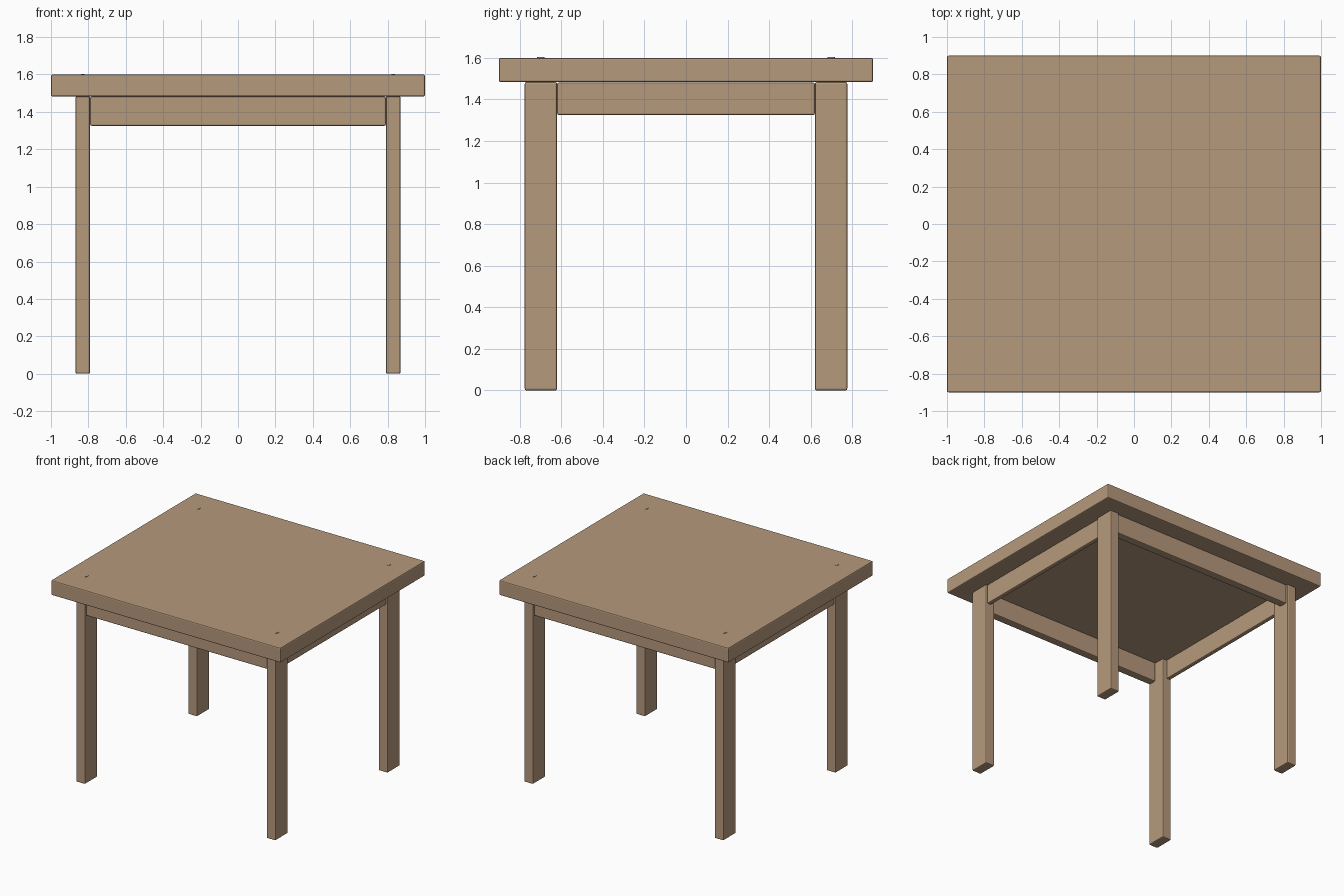
import bpy
import bmesh
from mathutils import Matrix, Vector

if "Cube" in bpy.data.objects:
    bpy.data.objects.remove(bpy.data.objects["Cube"])

wood = bpy.data.materials.new("wood")
wood.diffuse_color = (0.47, 0.32, 0.20, 1)
wood.use_nodes = True
wood.node_tree.nodes["Principled BSDF"].inputs["Base Color"].default_value = wood.diffuse_color


def add_object(name, bm):
    mesh = bpy.data.meshes.new(name)
    bm.to_mesh(mesh)
    bm.free()
    mesh.materials.append(wood)
    obj = bpy.data.objects.new(name, mesh)
    bpy.context.collection.objects.link(obj)
    return obj


def board(name, lo, hi, bevel=0.008):
    """Box between two corners with softly rounded edges."""
    lo, hi = Vector(lo), Vector(hi)
    bm = bmesh.new()
    bmesh.ops.create_cube(bm, size=1, matrix=Matrix.Translation((lo + hi) / 2) @ Matrix.Diagonal((*(hi - lo), 1)))
    obj = add_object(name, bm)
    mod = obj.modifiers.new("rounded_edges", 'BEVEL')
    mod.width = bevel
    mod.segments = 2


def dowel(name, x, y, z0, z1):
    """Oval peg that pins the top to a leg."""
    bm = bmesh.new()
    bmesh.ops.create_cone(bm, cap_ends=True, segments=12, radius1=1, radius2=1, depth=1,
                          matrix=Matrix.Translation((x, y, (z0 + z1) / 2)) @ Matrix.Diagonal((0.009, 0.018, z1 - z0, 1)))
    add_object(name, bm)


# Table top
board("table_top", (-1, -0.9, 1.483), (1, 0.9, 1.6))

# Legs and the dowels above them
for sx, side in ((-1, "left"), (1, "right")):
    for sy, end in ((-1, "front"), (1, "back")):
        x, y = sx * 0.83, sy * 0.698
        board(f"{end}_{side}_leg", (x - 0.039, y - 0.078, 0), (x + 0.039, y + 0.078, 1.483))
        dowel(f"{end}_{side}_dowel", x, y, 1.45, 1.603)

# Aprons between the legs
for s, end, side in ((-1, "front", "left"), (1, "back", "right")):
    y, x = s * 0.733, s * 0.842
    board(f"{end}_apron", (-0.79, y - 0.032, 1.325), (0.79, y + 0.032, 1.481))
    board(f"{side}_apron", (x - 0.017, -0.62, 1.325), (x + 0.017, 0.62, 1.481))
